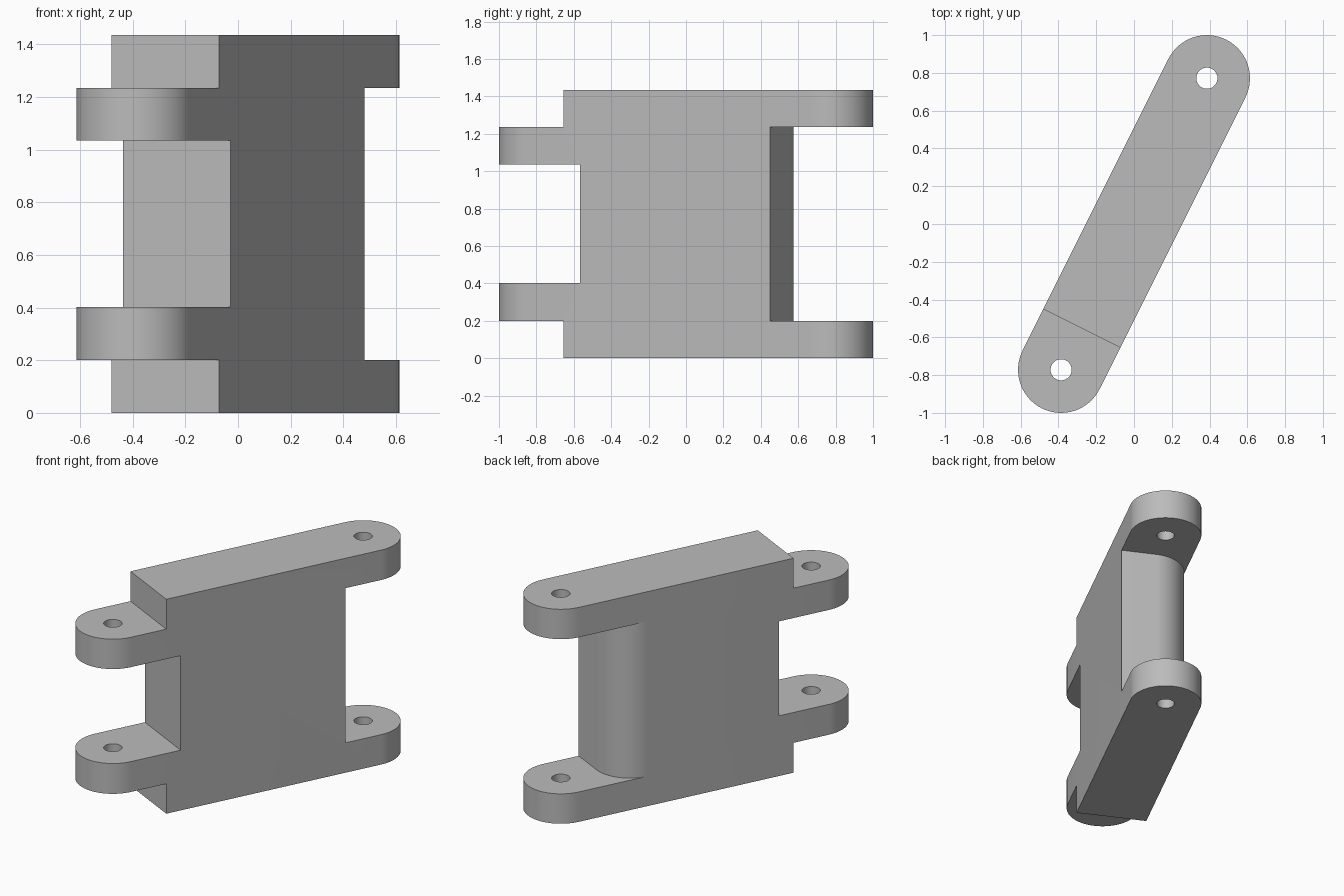
import bpy, bmesh, math
from mathutils import Matrix

default = bpy.data.objects.get("Cube")
if default:
    bpy.data.objects.remove(default, do_unlink=True)

R = 0.228            # half thickness and knuckle radius
PIN = 0.863          # pin distance from the centre
HEIGHT = 1.435
LOW, HIGH = 0.2, 1.235      # outer lug limits
IN_LOW, IN_HIGH = 0.403, 1.035  # inner lug limits
TURN = Matrix.Rotation(math.atan2(2, 1), 4, 'Z')

grey = bpy.data.materials.new("plain grey")
grey.use_nodes = True
grey.diffuse_color = (0.5, 0.5, 0.5, 1)
grey.node_tree.nodes["Principled BSDF"].inputs["Base Color"].default_value = (0.5, 0.5, 0.5, 1)


def arc(cx, radius, start, end, steps):
    """Points on an arc centred on the long axis, angles in degrees."""
    angles = [math.radians(start + (end - start) * i / steps) for i in range(steps + 1)]
    return [(cx + radius * math.cos(a), radius * math.sin(a)) for a in angles]


def prism(name, outline, z0, z1):
    """Extrude a flat outline between two heights."""
    bm = bmesh.new()
    base = bm.faces.new([bm.verts.new((x, y, z0)) for x, y in outline])
    top = bmesh.ops.extrude_face_region(bm, geom=[base])
    verts = [g for g in top["geom"] if isinstance(g, bmesh.types.BMVert)]
    bmesh.ops.translate(bm, verts=verts, vec=(0, 0, z1 - z0))
    bmesh.ops.recalc_face_normals(bm, faces=bm.faces)
    bm.transform(TURN)
    mesh = bpy.data.meshes.new(name)
    bm.to_mesh(mesh)
    bm.free()
    mesh.materials.append(grey)
    obj = bpy.data.objects.new(name, mesh)
    bpy.context.collection.objects.link(obj)
    return obj


def front_box(end):
    return [(-1.3, -0.4), (end, -0.4), (end, 0.4), (-1.3, 0.4)]


# Hinge link: full-height bar with round ends
link = prism("hinge_link", arc(PIN, R, -90, 90, 32) + arc(-PIN, R, 90, 270, 32), 0, HEIGHT)

# Rear gap: flat on one half, rounded over on the other
rear_gap = [(PIN - 0.246, -0.4)] + arc(PIN - 0.246 - R, R, 0, 90, 24)
rear_gap += [(PIN - 0.246 - R, 0.4), (1.3, 0.4), (1.3, -0.4)]

cutters = [
    prism("front_top_cutter", front_box(-0.618), HIGH, HEIGHT + 0.1),
    prism("front_bottom_cutter", front_box(-0.618), -0.1, LOW),
    prism("front_middle_cutter", front_box(-0.519), IN_LOW, IN_HIGH),
    prism("rear_gap_cutter", rear_gap, LOW, HIGH),
]
# Pin holes
for side in (-1, 1):
    hole = arc(side * PIN, 0.056, 0, 360, 32)[:-1]
    cutters.append(prism("pin_hole_cutter", hole, -0.2, HEIGHT + 0.2))

bpy.ops.object.select_all(action='DESELECT')
link.select_set(True)
bpy.context.view_layer.objects.active = link
for cutter in cutters:
    cutter.hide_render = True
    cut = link.modifiers.new(cutter.name, 'BOOLEAN')
    cut.operation = 'DIFFERENCE'
    cut.solver = 'EXACT'
    cut.object = cutter
    bpy.ops.object.modifier_apply(modifier=cut.name)
    bpy.data.objects.remove(cutter, do_unlink=True)

bpy.ops.object.shade_smooth_by_angle(angle=math.radians(30))
